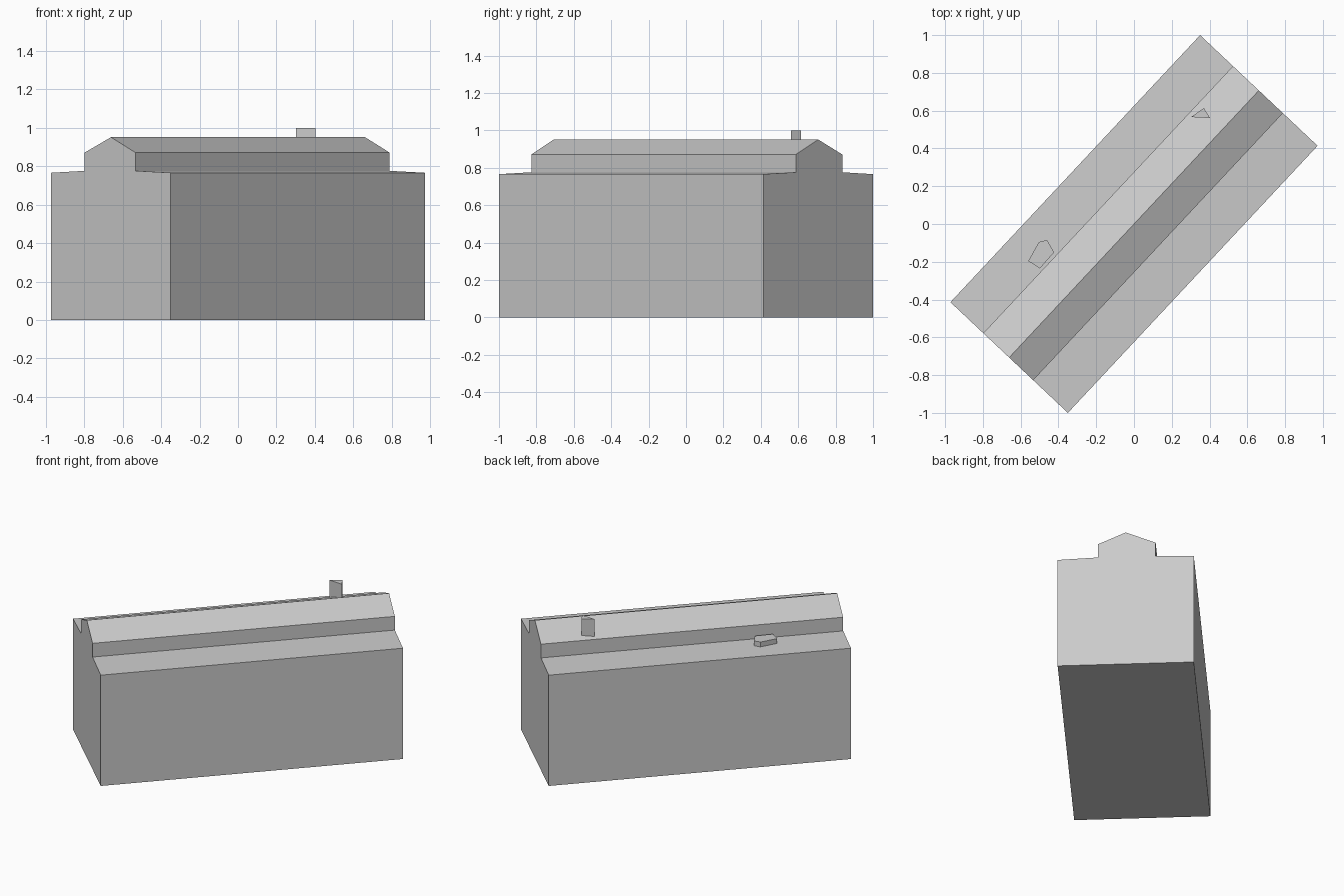
import bpy, bmesh
from mathutils import Vector

cube = bpy.data.objects.get("Cube")
if cube:
    bpy.data.objects.remove(cube, do_unlink=True)

grey = bpy.data.materials.new("plain grey")
grey.use_nodes = True
colour = (0.6, 0.6, 0.6, 1)
grey.diffuse_color = colour
grey.node_tree.nodes["Principled BSDF"].inputs["Base Color"].default_value = colour


def prism(name, outline, sweep):
    """Solid made by sweeping a flat outline along a vector."""
    bm = bmesh.new()
    base = bm.faces.new([bm.verts.new(p) for p in outline])
    swept = bmesh.ops.extrude_face_region(bm, geom=[base], use_keep_orig=True)
    bmesh.ops.translate(bm, vec=sweep, verts=[v for v in swept["geom"] if isinstance(v, bmesh.types.BMVert)])
    bmesh.ops.recalc_face_normals(bm, faces=bm.faces)
    mesh = bpy.data.meshes.new(name)
    bm.to_mesh(mesh)
    bm.free()
    mesh.materials.append(grey)
    obj = bpy.data.objects.new(name, mesh)
    bpy.context.collection.objects.link(obj)
    return obj


# Footprint directions of the turned building
width = Vector((0.622, -0.586, 0))
length = Vector((1.322, 1.414, 0))
corner = -(width + length) / 2

# Gable profile: share of the width, height
profile = [(0, 0), (0, 0.766), (0.28, 0.776), (0.28, 0.871), (0.5, 0.951),
           (0.705, 0.871), (0.705, 0.776), (1, 0.766), (1, 0)]
prism("hall_with_raised_roof",
      [corner + width * f + Vector((0, 0, z)) for f, z in profile], length)

# Chimney on the upper roof
chimney = [(0.302, 0.566), (0.37, 0.614), (0.402, 0.561)]
prism("chimney", [(x, y, 0.88) for x, y in chimney], Vector((0, 0, 0.12)))

# Low hatch on the side roof
hatch = [(-0.56, -0.196), (-0.503, -0.095), (-0.46, -0.085), (-0.423, -0.15), (-0.498, -0.235)]
prism("roof_hatch", [(x, y, 0.76) for x, y in hatch], Vector((0, 0, 0.045)))
